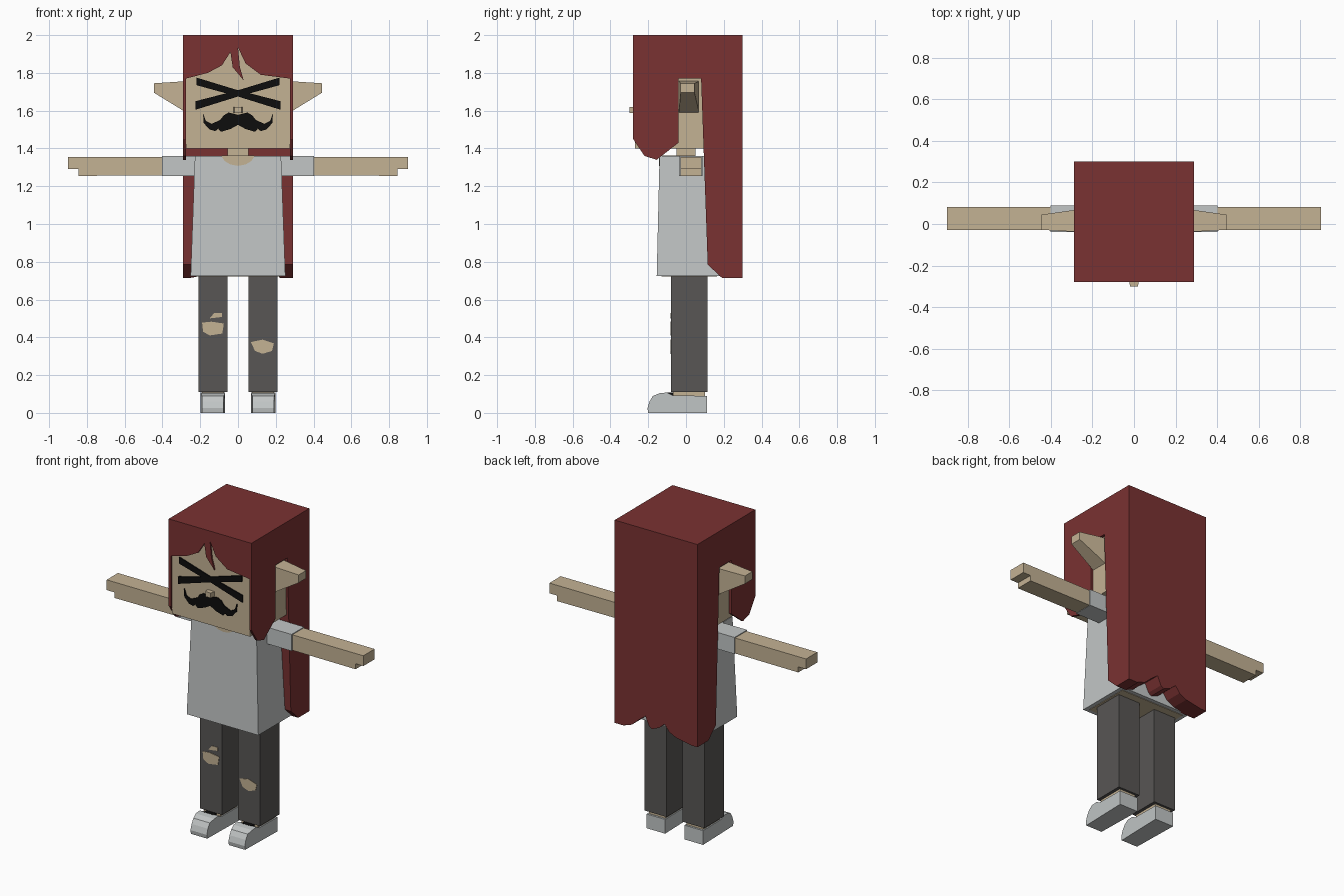
import bpy, bmesh

cube = bpy.data.objects.get("Cube")
if cube:
    bpy.data.objects.remove(cube, do_unlink=True)


def material(name, rgb):
    m = bpy.data.materials.new(name)
    m.use_nodes = True
    m.diffuse_color = (*rgb, 1)
    m.node_tree.nodes["Principled BSDF"].inputs["Base Color"].default_value = (*rgb, 1)
    return m


HAIR = material("hair red", (0.195, 0.032, 0.032))
SKIN = material("skin tan", (0.55, 0.445, 0.296))
CLOTH = material("cloth white", (0.54, 0.565, 0.565))
PANTS = material("trouser grey", (0.098, 0.093, 0.089))
BLACK = material("black", (0.004, 0.004, 0.004))


def finish(name, bm, mat):
    bmesh.ops.recalc_face_normals(bm, faces=bm.faces)
    mesh = bpy.data.meshes.new(name)
    bm.to_mesh(mesh)
    bm.free()
    mesh.materials.append(mat)
    obj = bpy.data.objects.new(name, mesh)
    bpy.context.collection.objects.link(obj)
    return obj


def prism(name, pts, axis, lo, hi, mat, edit=None):
    """Extrude a 2D outline along x (outline in y, z), y (x, z) or z (x, y)."""
    place = {"x": lambda p, t: (t, p[0], p[1]),
             "y": lambda p, t: (p[0], t, p[1]),
             "z": lambda p, t: (p[0], p[1], t)}[axis]
    bm = bmesh.new()
    rings = [[bm.verts.new(place(p, t)) for p in pts] for t in (lo, hi)]
    for ring in rings:
        bm.faces.new(ring)
    n = len(pts)
    for i in range(n):
        j = (i + 1) % n
        bm.faces.new((rings[0][i], rings[0][j], rings[1][j], rings[1][i]))
    if edit:
        for v in bm.verts:
            edit(v.co)
    return finish(name, bm, mat)


def box(name, x, y, z, mat, edit=None):
    return prism(name, [(x[0], y[0]), (x[1], y[0]), (x[1], y[1]), (x[0], y[1])],
                 "z", z[0], z[1], mat, edit)


def flip(pts):
    return [(-a, b) for a, b in pts]


def cut(target, cutter):
    cutter.hide_render = True
    cutter.hide_viewport = True
    mod = target.modifiers.new("cut", "BOOLEAN")
    mod.operation = "DIFFERENCE"
    mod.solver = "EXACT"
    mod.object = cutter


# Hair: side outline, opened for the face and scalloped at the hem
hair = prism("hair", [(-0.28, 2), (-0.28, 1.45), (-0.22, 1.36), (-0.155, 1.34),
                      (-0.04, 1.43), (-0.04, 1.77), (0.08, 1.77), (0.115, 0.785),
                      (0.19, 0.715), (0.3, 0.715), (0.3, 2)], "x", -0.29, 0.29, HAIR)
fringe = [(-0.275, 1.77), (-0.16, 1.80), (-0.085, 1.84), (-0.04, 1.91),
          (-0.028, 1.83), (0.03, 1.76), (0.01, 1.83), (0.0, 1.935),
          (0.04, 1.85), (0.12, 1.79), (0.275, 1.77)]
cut(hair, prism("face_opening_cutter", fringe + [(0.275, 1.2), (-0.275, 1.2)],
                "y", -0.4, 0.079, HAIR))
hem = [(0.24, 0.6), (0.22, 0.72), (0.17, 0.735), (0.12, 0.78), (0.075, 0.815),
       (0.05, 0.76), (0.03, 0.745), (-0.02, 0.765), (-0.06, 0.8), (-0.09, 0.76),
       (-0.14, 0.735), (-0.25, 0.715), (-0.26, 0.6)]
cut(hair, prism("hem_cutter", hem, "y", 0.0, 0.4, HAIR))

# Head, neck and nose
box("head", (-0.274, 0.274), (-0.27, 0.12), (1.40, 1.96), SKIN)
box("neck", (-0.055, 0.055), (-0.05, 0.05), (1.34, 1.41), SKIN)


def taper_nose(co):
    if co.y < -0.29:
        co.x *= 0.75


box("nose", (-0.025, 0.025), (-0.3, -0.265), (1.588, 1.62), SKIN, taper_nose)

# Crossed brows and moustache
brow = [(-0.22, 1.775), (0, 1.708), (0.225, 1.65), (0.225, 1.605), (0, 1.675),
        (-0.22, 1.735)]
prism("brow_a", brow, "y", -0.278, -0.27, BLACK)
prism("brow_b", flip(brow), "y", -0.279, -0.27, BLACK)
whisker = [(-0.02, 1.583), (-0.05, 1.59), (-0.075, 1.575), (-0.095, 1.55), (-0.14, 1.53),
           (-0.17, 1.545), (-0.185, 1.585), (-0.182, 1.535), (-0.15, 1.50),
           (-0.12, 1.492), (-0.105, 1.505), (-0.09, 1.488), (-0.04, 1.503)]
outline = [(0, 1.578)] + whisker + [(0, 1.525)] + flip(whisker)[::-1]
prism("moustache", outline, "y", -0.278, -0.27, BLACK)


# Shirt, flared towards the hem, with a scooped neckline
def flare(co):
    if co.z < 1:
        co.x *= 1.1
        co.y += -0.015 if co.y < 0 else 0.015


box("shirt", (-0.228, 0.228), (-0.14, 0.175), (0.725, 1.36), CLOTH, flare)
scoop = [(-0.088, 1.36), (-0.07, 1.333), (-0.04, 1.315), (0, 1.308),
         (0.04, 1.315), (0.07, 1.333), (0.088, 1.36)]
prism("neckline", scoop, "y", -0.144, -0.137, SKIN)
box("neckline_top", (-0.085, 0.085), (-0.143, 0.05), (1.355, 1.362), SKIN)
box("torso_underside", (-0.225, 0.225), (-0.13, 0.165), (0.722, 0.73), SKIN)


# Limbs and ears, once for each side
def ear_tip(co):
    if abs(co.x) > 0.4:
        co.y = 0.045 if co.y > 0 else -0.028


def shoe_toe(side):
    def edit(co):
        if co.y < -0.15:
            co.x = side * 0.133 + (co.x - side * 0.133) * 0.88
    return edit


arm = [(0.4, 1.257), (0.845, 1.255), (0.845, 1.29), (0.9, 1.29), (0.9, 1.355), (0.4, 1.355)]
sleeve = [(0.2, 1.255), (0.402, 1.255), (0.402, 1.36), (0.2, 1.36)]
ear = [(0.25, 1.757), (0.25, 1.575), (0.29, 1.6), (0.445, 1.695), (0.445, 1.745), (0.29, 1.755)]
shoe = [(-0.2, 0), (0.112, 0), (0.112, 0.09), (-0.07, 0.092), (-0.1, 0.108),
        (-0.14, 0.104), (-0.175, 0.09), (-0.193, 0.06), (-0.204, 0.025)]
for side, label in ((1, "left"), (-1, "right")):
    place = (lambda p: p) if side > 0 else flip
    prism(label + "_arm", place(arm), "y", -0.03, 0.083, SKIN)
    prism(label + "_sleeve", place(sleeve), "y", -0.038, 0.088, CLOTH)
    prism(label + "_ear", place(ear), "y", -0.037, 0.067, SKIN, ear_tip)
    inner, outer = sorted((side * 0.055, side * 0.21))
    box(label + "_leg", (inner, outer), (-0.08, 0.115), (0.11, 0.73), PANTS)
    ends = sorted((side * 0.075, side * 0.19))
    box(label + "_ankle", ends, (-0.07, 0.1), (0.08, 0.112), SKIN)
    box(label + "_shoe_laces", sorted((side * 0.1, side * 0.165)), (-0.105, -0.07),
        (0.09, 0.109), BLACK)
    ends = sorted((side * 0.068, side * 0.198))
    prism(label + "_shoe", shoe, "x", ends[0], ends[1], CLOTH, shoe_toe(side))

# Torn patches on the trousers
tears = {
    "right_knee_tear": [(-0.19, 0.478), (-0.14, 0.483), (-0.075, 0.473), (-0.083, 0.42),
                        (-0.15, 0.41), (-0.185, 0.43)],
    "right_small_tear": [(-0.15, 0.5), (-0.125, 0.53), (-0.085, 0.53), (-0.085, 0.508)],
    "left_knee_tear": [(0.068, 0.375), (0.13, 0.388), (0.19, 0.368), (0.18, 0.328),
                       (0.13, 0.313), (0.09, 0.328)],
}
for name, pts in tears.items():
    prism(name, pts, "y", -0.083, -0.078, SKIN)
